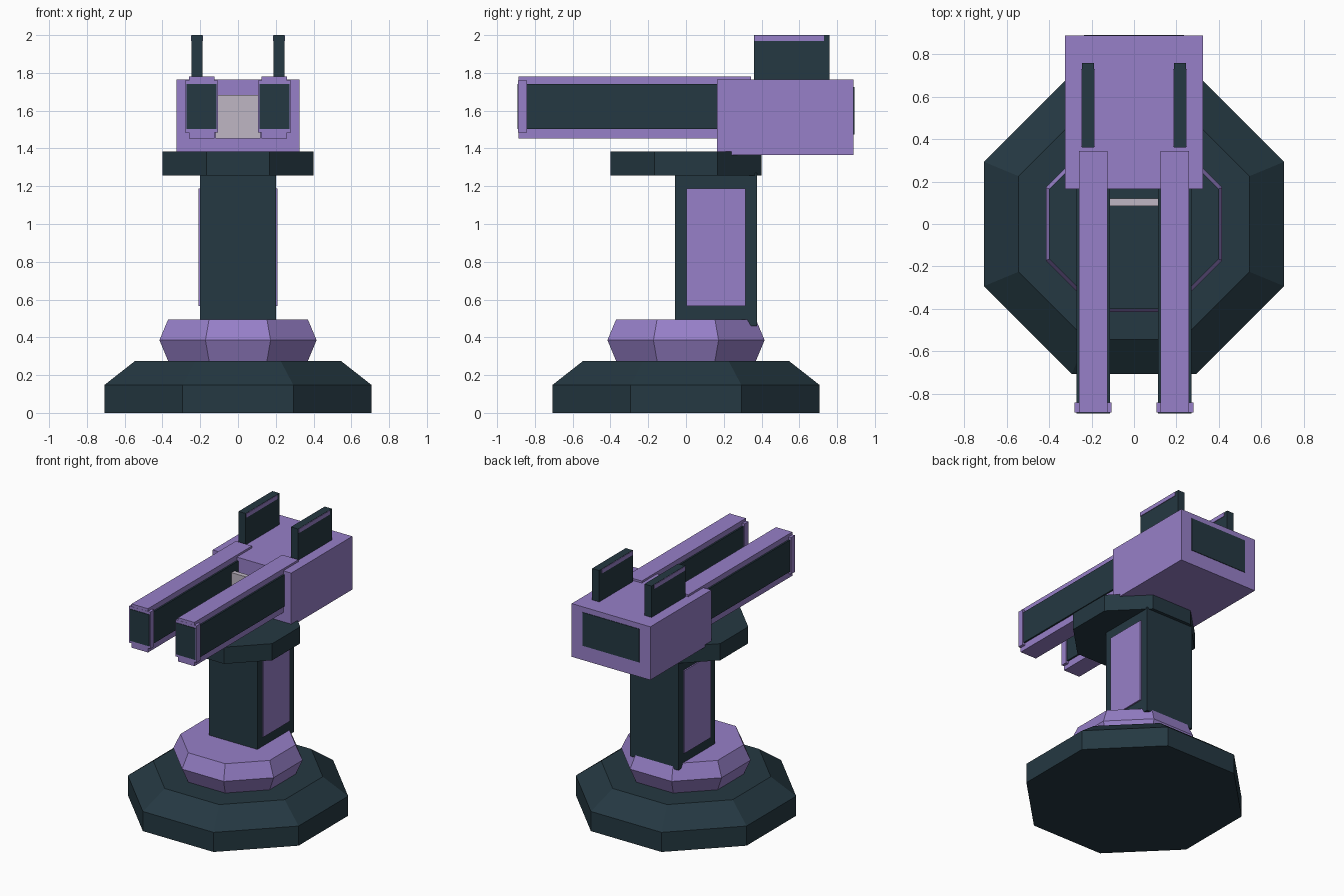
import bpy
import math

old = bpy.data.objects.get("Cube")
if old:
    bpy.data.objects.remove(old, do_unlink=True)


def material(name, rgb):
    m = bpy.data.materials.new(name)
    m.use_nodes = True
    color = (*rgb, 1)
    m.diffuse_color = color
    m.node_tree.nodes["Principled BSDF"].inputs["Base Color"].default_value = color
    return m


dark = material("dark slate", (0.018, 0.040, 0.054))
purple = material("soft purple", (0.31, 0.215, 0.58))
grey = material("pale grey", (0.52, 0.47, 0.55))


def add_mesh(name, verts, faces, mat):
    mesh = bpy.data.meshes.new(name)
    mesh.from_pydata(verts, [], faces)
    mesh.materials.append(mat)
    obj = bpy.data.objects.new(name, mesh)
    bpy.context.collection.objects.link(obj)
    return obj


def box(name, xr, yr, zr, mat):
    verts = [(x, y, z) for x in sorted(xr) for y in sorted(yr) for z in sorted(zr)]
    faces = [(0, 1, 3, 2), (4, 6, 7, 5), (0, 4, 5, 1),
             (2, 3, 7, 6), (0, 2, 6, 4), (1, 5, 7, 3)]
    return add_mesh(name, verts, faces, mat)


def octagon(name, profile, mat):
    """Stack of octagon rings given as (flat-side radius, height)."""
    n = 8
    verts, faces = [], []
    for r, z in profile:
        rad = r / math.cos(math.pi / n)
        for i in range(n):
            a = (i + 0.5) * 2 * math.pi / n
            verts.append((rad * math.cos(a), rad * math.sin(a), z))
    for k in range(len(profile) - 1):
        for i in range(n):
            j = (i + 1) % n
            faces.append((k * n + i, k * n + j, (k + 1) * n + j, (k + 1) * n + i))
    faces.append(tuple(reversed(range(n))))
    faces.append(tuple(range(len(verts) - n, len(verts))))
    return add_mesh(name, verts, faces, mat)


# Pedestal
octagon("base", [(0.708, 0), (0.708, 0.147), (0.545, 0.275)], dark)
octagon("base_collar", [(0.37, 0.275), (0.416, 0.385), (0.37, 0.495)], purple)
box("column", (-0.2, 0.2), (-0.057, 0.377), (0.46, 1.27), dark)
octagon("turntable", [(0.4, 1.258), (0.4, 1.383)], dark)

# Housing
box("housing", (-0.326, 0.326), (0.165, 0.888), (1.366, 1.765), purple)
box("rear_panel", (-0.235, 0.235), (0.88, 0.892), (1.475, 1.725), dark)
box("cross_plate", (-0.12, 0.12), (0.085, 0.12), (1.452, 1.682), grey)

# Paired parts
for side, s in (("left", 1), ("right", -1)):
    def pair(name, xr, yr, zr, mat):
        return box(side + "_" + name, [s * x for x in xr], yr, zr, mat)

    pair("column_panel", (0.19, 0.21), (0.003, 0.315), (0.567, 1.187), purple)

    # Barrel: dark core, purple rails and muzzle frame
    pair("barrel_core", (0.113, 0.272), (-0.86, 0.2), (1.503, 1.74), dark)
    pair("barrel_top_rail", (0.125, 0.26), (-0.888, 0.345), (1.735, 1.78), purple)
    pair("barrel_bottom_rail", (0.125, 0.26), (-0.888, 0.345), (1.452, 1.505), purple)
    pair("muzzle_frame", (0.105, 0.28), (-0.889, -0.843), (1.485, 1.76), purple)
    pair("muzzle_face", (0.113, 0.272), (-0.893, -0.88), (1.503, 1.74), dark)

    # Fin with a purple strip near its top
    pair("fin", (0.188, 0.246), (0.36, 0.76), (1.75, 2.0), dark)
    pair("fin_strip", (0.184, 0.25), (0.363, 0.73), (1.968, 1.998), purple)
